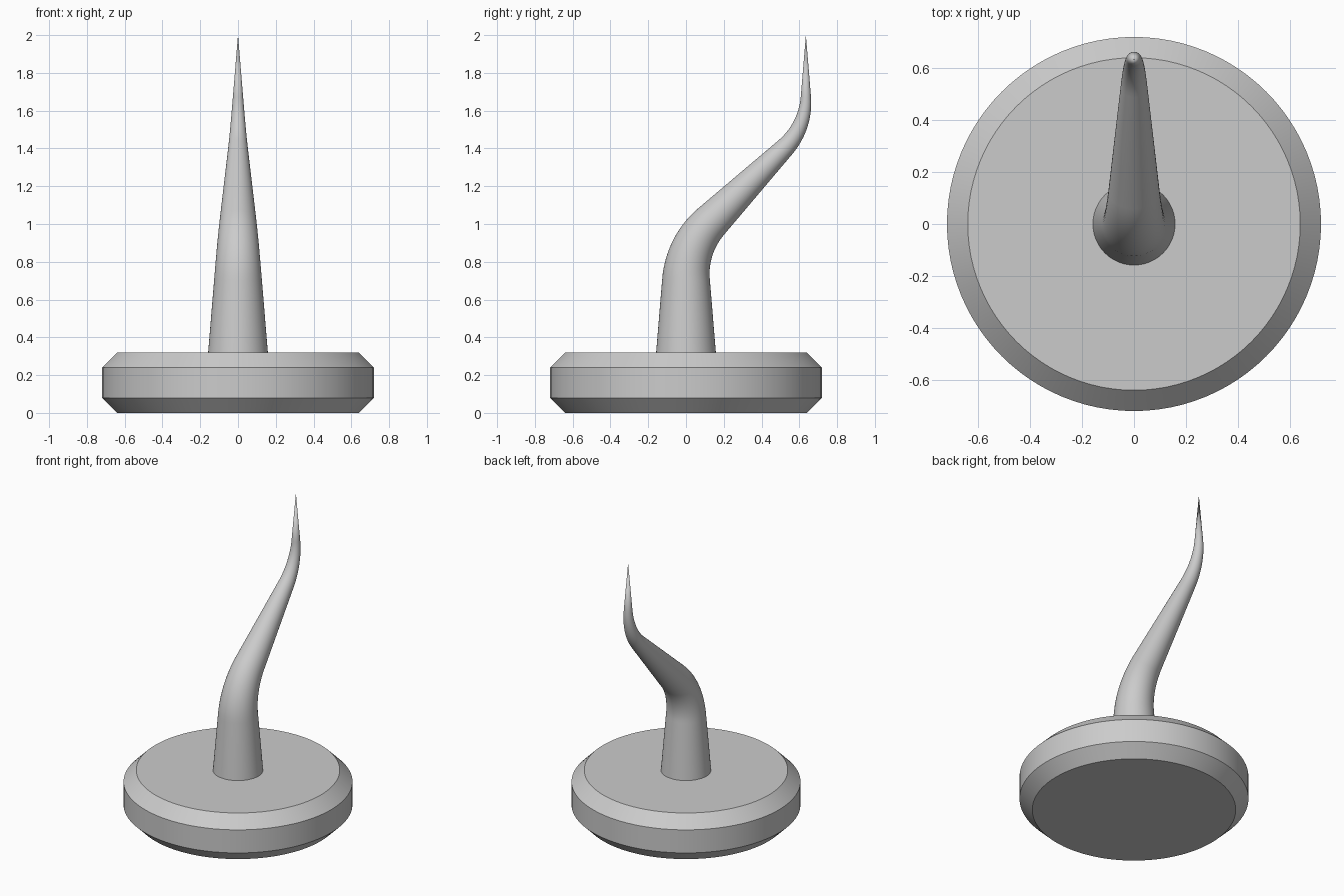
import bpy, bmesh, math
from mathutils import Vector

cube = bpy.data.objects.get("Cube")
if cube:
    bpy.data.objects.remove(cube, do_unlink=True)

grey = bpy.data.materials.new("plain_grey")
grey.use_nodes = True
grey.diffuse_color = (0.6, 0.6, 0.6, 1)
grey.node_tree.nodes["Principled BSDF"].inputs["Base Color"].default_value = grey.diffuse_color


def finish(bm, name, angle):
    """Turn a bmesh into a smooth-shaded object that keeps sharp edges."""
    bmesh.ops.recalc_face_normals(bm, faces=bm.faces)
    mesh = bpy.data.meshes.new(name)
    bm.to_mesh(mesh)
    bm.free()
    mesh.materials.append(grey)
    obj = bpy.data.objects.new(name, mesh)
    bpy.context.collection.objects.link(obj)
    bpy.ops.object.select_all(action='DESELECT')
    obj.select_set(True)
    bpy.context.view_layer.objects.active = obj
    bpy.ops.object.shade_smooth_by_angle(angle=math.radians(angle))


def skin(bm, rings):
    """Bridge successive rings of vertices with quads."""
    for a, b in zip(rings, rings[1:]):
        n = len(a)
        for i in range(n):
            j = (i + 1) % n
            bm.faces.new((a[i], a[j], b[j], b[i]))


def ring(bm, centre, side, radius, count):
    """Circle of vertices spanned by the x axis and a side vector."""
    steps = [math.tau * i / count for i in range(count)]
    return [bm.verts.new(centre + radius * (Vector((math.cos(t), 0, 0)) + side * math.sin(t)))
            for t in steps]


# Round base with chamfered rims
bm = bmesh.new()
profile = [(0.64, 0), (0.72, 0.08), (0.72, 0.24), (0.64, 0.32)]
rings = [ring(bm, Vector((0, 0, z)), Vector((0, 1, 0)), r, 96) for r, z in profile]
skin(bm, rings)
bm.faces.new(rings[0])
bm.faces.new(rings[-1])
finish(bm, "base", 30)

# Spike centreline: up, bend back 45 degrees, straight run, bend upright again
bend = math.radians(45)


def arc(start, lean, turn, radius, steps=12):
    """Points of a bend in the yz plane, with the lean angle at each."""
    points = []
    for k in range(1, steps + 1):
        a = lean + turn * k / steps
        s = math.copysign(radius, turn)
        offset = Vector((0, math.cos(lean) - math.cos(a), math.sin(a) - math.sin(lean)))
        points.append((start + s * offset, a))
    return points


path = [(Vector((0, 0, 0.31)), 0), (Vector((0, 0, 0.70)), 0)]
path += arc(path[-1][0], 0, bend, 0.435)
run = path[-1][0] + Vector((0, 1, 1)).normalized() * 0.56
path.append((run, bend))
path += arc(run, bend, -bend, 0.38)
tip = Vector((0, path[-1][0].y, 2))

# Taper evenly along the length to a point
centres = [p for p, lean in path] + [tip]
lengths = [0]
for a, b in zip(centres, centres[1:]):
    lengths.append(lengths[-1] + (b - a).length)

bm = bmesh.new()
rings = []
for (p, lean), s in zip(path, lengths):
    side = Vector((0, math.cos(lean), -math.sin(lean)))
    rings.append(ring(bm, p, side, 0.159 * (1 - s / lengths[-1]), 48))
skin(bm, rings)
bm.faces.new(rings[0])
apex = bm.verts.new(tip)
last = rings[-1]
for i, v in enumerate(last):
    bm.faces.new((v, last[(i + 1) % len(last)], apex))
finish(bm, "curved_spike", 40)
